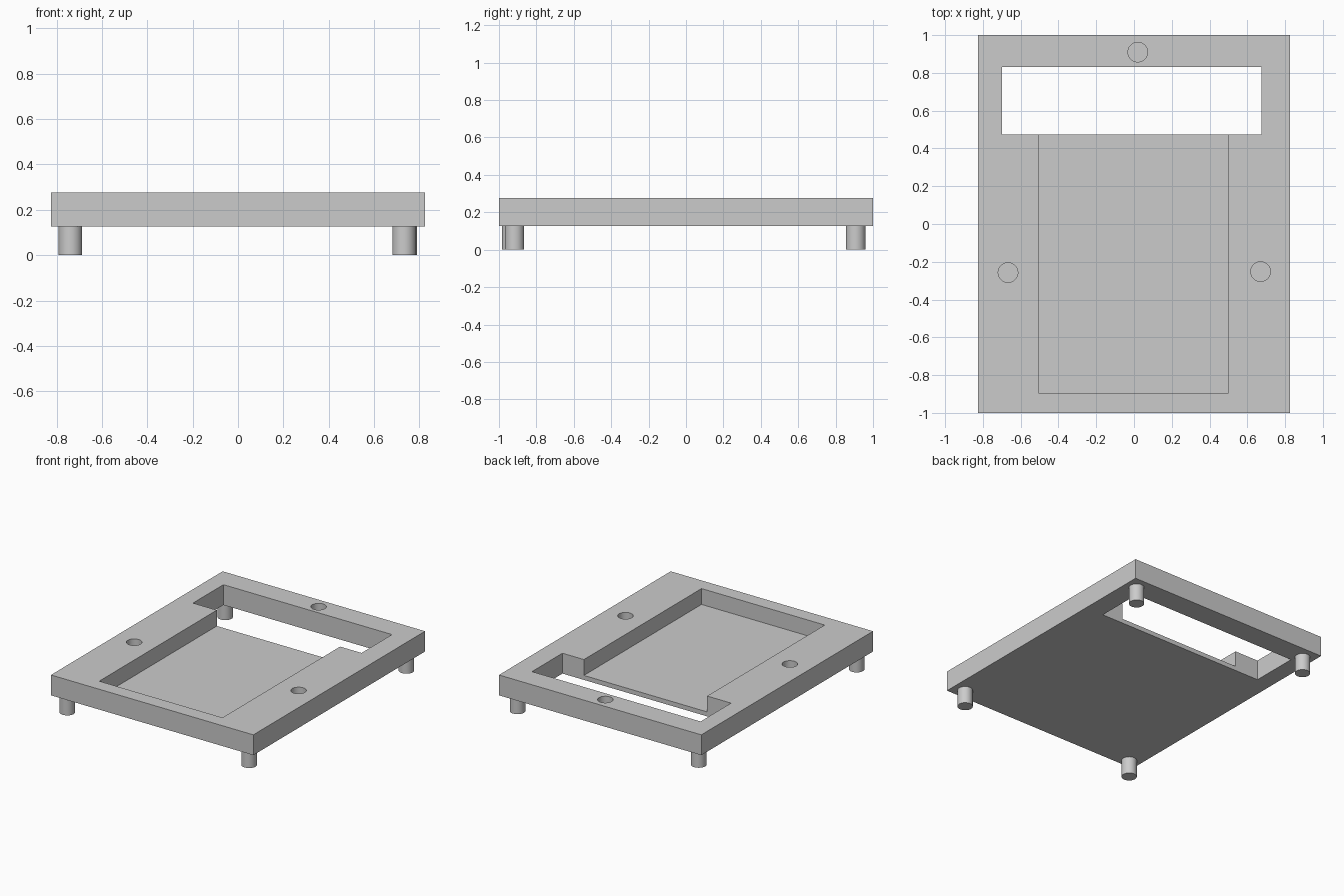
import bpy

if "Cube" in bpy.data.objects:
    bpy.data.objects.remove(bpy.data.objects["Cube"])

grey = bpy.data.materials.new("light grey")
grey.diffuse_color = (0.6, 0.6, 0.6, 1.0)
grey.use_nodes = True
grey.node_tree.nodes["Principled BSDF"].inputs["Base Color"].default_value = grey.diffuse_color

Z0, Z1 = 0.127, 0.277     # underside and top of the plate
FLOOR = 0.16              # floor level of the recess


def box(name, x0, x1, y0, y1, z0, z1):
    bpy.ops.mesh.primitive_cube_add(
        size=1, location=((x0 + x1) / 2, (y0 + y1) / 2, (z0 + z1) / 2))
    ob = bpy.context.object
    ob.name = name
    ob.scale = (x1 - x0, y1 - y0, z1 - z0)
    bpy.ops.object.transform_apply(location=False, rotation=False, scale=True)
    ob.data.materials.append(grey)
    return ob


def cylinder(name, x, y, z0, z1, r=0.052):
    bpy.ops.mesh.primitive_cylinder_add(
        vertices=48, radius=r, depth=z1 - z0, location=(x, y, (z0 + z1) / 2))
    ob = bpy.context.object
    ob.name = name
    ob.data.materials.append(grey)
    return ob


def cut(target, cutter):
    mod = target.modifiers.new("cut", 'BOOLEAN')
    mod.operation = 'DIFFERENCE'
    mod.solver = 'EXACT'
    mod.object = cutter
    bpy.context.view_layer.objects.active = target
    bpy.ops.object.modifier_apply(modifier=mod.name)
    bpy.data.objects.remove(cutter, do_unlink=True)


def smooth(ob):
    bpy.ops.object.select_all(action='DESELECT')
    ob.select_set(True)
    bpy.context.view_layer.objects.active = ob
    bpy.ops.object.shade_smooth_by_angle()


# Base plate
plate = box("base_plate", -0.825, 0.825, -1, 1, Z0, Z1)

# Through slot at the back, then the shallow tray opening into it
cut(plate, box("slot_cutter", -0.70, 0.675, 0.475, 0.83, 0, 0.4))
cut(plate, box("tray_cutter", -0.505, 0.50, -0.895, 0.6, FLOOR, 0.4))

# Blind round holes in the rim
for x, y in ((0.02, 0.91), (-0.667, -0.257), (0.67, -0.252)):
    cut(plate, cylinder("hole_cutter", x, y, FLOOR, 0.4))
smooth(plate)

# Short round feet
feet = {
    "front_left_foot": (-0.739, -0.932),
    "front_right_foot": (0.733, -0.917),
    "back_left_foot": (-0.739, 0.907),
    "back_right_foot": (0.738, 0.907),
}
for name, (x, y) in feet.items():
    smooth(cylinder(name, x, y, 0, Z0))
